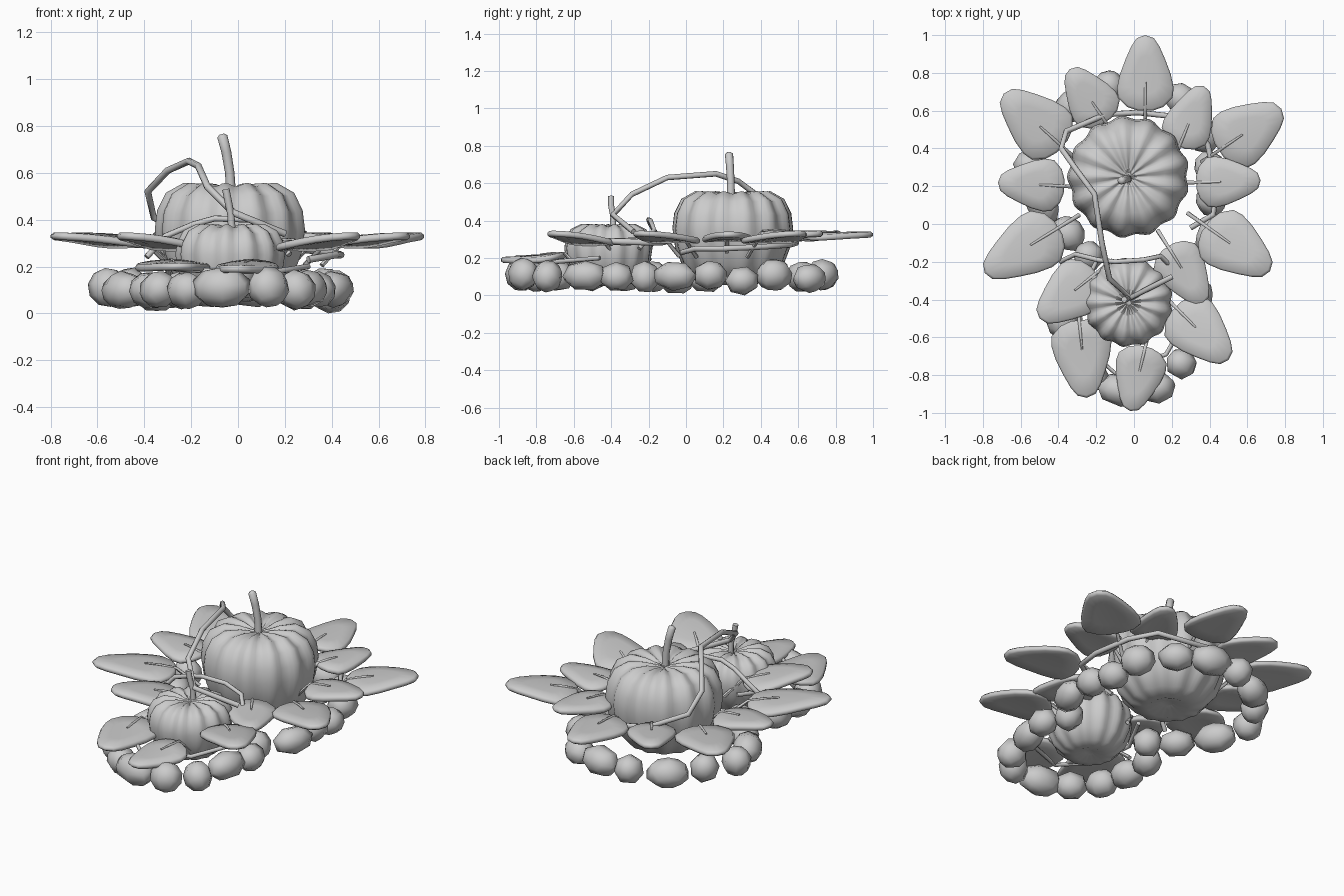
import bpy, bmesh, math, random
from mathutils import Vector, Matrix

if "Cube" in bpy.data.objects:
    bpy.data.objects.remove(bpy.data.objects["Cube"])

random.seed(4)


def finish(bm, name, angle=60):
    bmesh.ops.recalc_face_normals(bm, faces=bm.faces[:])
    me = bpy.data.meshes.new(name)
    bm.to_mesh(me)
    bm.free()
    ob = bpy.data.objects.new(name, me)
    bpy.context.collection.objects.link(ob)
    bpy.ops.object.select_all(action='DESELECT')
    ob.select_set(True)
    bpy.context.view_layer.objects.active = ob
    bpy.ops.object.shade_smooth_by_angle(angle=math.radians(angle))
    return ob


def bridge(bm, a, b):
    n = len(a)
    for i in range(n):
        bm.faces.new((a[i], a[(i + 1) % n], b[(i + 1) % n], b[i]))


def tube(name, pts, radii, sides=8):
    """Swept tube along a polyline with one radius per point."""
    bm = bmesh.new()
    pts = [Vector(p) for p in pts]
    rings = []
    for i, p in enumerate(pts):
        d = (pts[min(i + 1, len(pts) - 1)] - pts[max(i - 1, 0)]).normalized()
        if i == 0:
            u = d.orthogonal().normalized()
        u = (u - d * u.dot(d)).normalized()
        v = d.cross(u)
        r = radii[i] if isinstance(radii, (list, tuple)) else radii
        rings.append([bm.verts.new(p + r * (u * math.cos(a) + v * math.sin(a)))
                      for a in (2 * math.pi * k / sides for k in range(sides))])
    for a, b in zip(rings, rings[1:]):
        bridge(bm, a, b)
    bm.faces.new(rings[0])
    bm.faces.new(rings[-1])
    return finish(bm, name)


def pumpkin(name, x, y, profile, ribs=13, steps=6):
    """Ribbed body turned from a (radius, height) profile."""
    bm = bmesh.new()
    n = ribs * steps
    rings = []
    for r, z in profile:
        ring = []
        for k in range(n):
            a = 2 * math.pi * k / n
            lobe = 0.5 - 0.5 * math.cos(ribs * a)
            f = 0.95 + 0.06 * lobe
            drop = 0.015 * (lobe - 1) * (z > 0.3)
            ring.append(bm.verts.new((x + r * f * math.cos(a), y + r * f * math.sin(a), z + drop)))
        rings.append(ring)
    for a, b in zip(rings, rings[1:]):
        bridge(bm, a, b)
    bm.faces.new(rings[0])
    bm.faces.new(rings[-1])
    return finish(bm, name, 70)


# Pumpkins and their stems
big = [(.03, .085), (.11, .055), (.20, .08), (.27, .16), (.308, .26), (.322, .36),
       (.312, .44), (.275, .515), (.20, .557), (.11, .552), (.05, .535), (.02, .53)]
pumpkin("large_pumpkin", -.03, .25, big)
pumpkin("small_pumpkin", -.03, -.415,
        [(r * .73, .05 + (z - .055) * .66) for r, z in big])
tube("large_stem", [(-.03, .24, .5), (-.035, .24, .6), (-.05, .235, .69), (-.067, .23, .755), (-.07, .23, .765)],
     [.022, .02, .021, .022, .01])
tube("small_stem", [(-.025, -.39, .33), (-.03, -.39, .42), (-.042, -.4, .48), (-.052, -.4, .53)],
     [.017, .015, .016, .016])

# Border stones: x, y, half length along the border (pinched between the pumpkins)
stones = [(.40, .30, .09), (.37, .47, .10), (.25, .66, .10), (.06, .73, .12), (-.13, .73, .08),
          (-.32, .63, .12), (-.46, .48, .08), (-.555, .31, .08), (-.49, .11, .12),
          (-.35, -.05, .10), (-.24, -.17, .08), (-.37, -.33, .10), (-.38, -.51, .10),
          (-.34, -.68, .09), (-.22, -.80, .09), (-.07, -.88, .13), (.13, -.87, .09),
          (.25, -.74, .08), (.30, -.54, .12), (.34, -.37, .09), (.28, -.22, .08),
          (.41, -.06, .12), (.41, .13, .09)]
for i, (x, y, h) in enumerate(stones):
    p, q = stones[i - 1], stones[(i + 1) % len(stones)]
    ang = math.atan2(q[1] - p[1], q[0] - p[0])
    bm = bmesh.new()
    bmesh.ops.create_uvsphere(bm, u_segments=7, v_segments=5, radius=1.04)
    spin = Matrix.Rotation(random.uniform(0, 6), 4, 'X') @ Matrix.Rotation(random.uniform(0, 6), 4, 'Z')
    size = Matrix.Diagonal((h, random.uniform(.075, .085), random.uniform(.075, .085), 1))
    bm.transform(Matrix.Translation((x, y, 0)) @ Matrix.Rotation(ang, 4, 'Z') @ size @ spin)
    low = min(v.co.z for v in bm.verts)
    lift = (0 if i == 0 else random.uniform(.01, .03)) - low
    bmesh.ops.translate(bm, verts=bm.verts[:], vec=(0, 0, lift))
    finish(bm, f"border_stone_{i + 1}", 62)

# Leaf half outline: position along the leaf, half width
half = [(0, .13), (.05, .32), (.17, .48), (.3, .5), (.48, .45), (.68, .35), (.85, .25), (.96, .15)]


def leaf(name, base, tip, width, z0, z1):
    b, t = Vector((*base, z0)), Vector((*tip, z1))
    d = t - b
    flat = Vector((d.x, d.y, 0))
    side = Vector((-d.y, d.x, 0)).normalized()

    def at(s):
        # Leaf rises quickly, then runs level to the tip
        return b + flat * s + Vector((0, 0, d.z * math.sin(max(0, min(1, s)) * math.pi / 2)))
    line = [(s, w) for s, w in half] + [(1, 0)] + [(s, -w) for s, w in reversed(half)]
    bm = bmesh.new()

    def ring(scale, dz):
        return [bm.verts.new(at(.45 + (s - .45) * scale) + side * (w * width * scale)
                             + Vector((0, 0, dz - .015 * (abs(w) * 2 * scale) ** 2))) for s, w in line]
    rings = [ring(.5, .016), ring(.94, .016), ring(1, .006), ring(1, -.006), ring(.94, -.016), ring(.5, -.016)]
    for a, c in zip(rings, rings[1:]):
        bridge(bm, a, c)
    bm.faces.new(rings[0])
    bm.faces.new(rings[-1])
    finish(bm, name, 70)
    # Leaf stalk, rising from inside the bed to the middle of the leaf
    root = b - flat * .28
    root.z = z0 - .09
    up = Vector((0, 0, .018))
    tube(name + "_stalk", [root, b + up * .6, at(.2) + up, at(.38) + up], [.012, .009, .007, .005], 6)


# Leaves: base, tip, width, heights at base and tip
leaves = [((.06, .60), (.06, 1.0), .30, .32, .325), ((.24, .41), (.37, .73), .26, .33, .33),
          ((.45, .39), (.78, .61), .33, .295, .33), ((.33, .22), (.67, .23), .27, .305, .325),
          ((.38, -.01), (.72, -.25), .32, .295, .33), ((.18, -.12), (.37, -.42), .27, .30, .29),
          ((.22, -.44), (.50, -.72), .31, .28, .33), ((.06, -.65), (-.02, -.99), .27, .215, .19),
          ((-.29, -.51), (-.25, -.92), .32, .215, .20), ((-.20, -.26), (-.50, -.50), .31, .28, .33),
          ((-.40, -.02), (-.79, -.26), .32, .295, .33), ((-.37, .20), (-.72, .22), .28, .305, .33),
          ((-.38, .41), (-.69, .69), .33, .305, .33), ((-.15, .54), (-.34, .82), .27, .31, .33)]
for i, spec in enumerate(leaves):
    leaf(f"leaf_{i + 1}", *spec)

# Vines
tube("arching_vine", [(.3, -.02, .23), (.42, .05, .25), (.44, .2, .25), (.39, .42, .26), (.3, .56, .27),
                      (.02, .59, .28), (-.15, .58, .31), (-.36, .49, .41), (-.385, .4, .52), (-.3, .28, .61),
                      (-.21, .16, .65), (-.17, -.1, .63), (-.13, -.29, .54), (-.02, -.39, .43),
                      (.2, -.28, .34)], .015)
tube("middle_vine", [(-.39, -.2, .24), (-.31, -.16, .33), (-.19, -.19, .38), (-.1, -.2, .405),
                     (.05, -.19, .40), (.14, -.17, .35), (.22, -.25, .25)], .013)
tube("front_vine", [(.3, -.46, .2), (.17, -.69, .18), (-.1, -.79, .18), (-.26, -.65, .19),
                    (-.3, -.4, .2), (-.2, -.2, .22)], .012)
